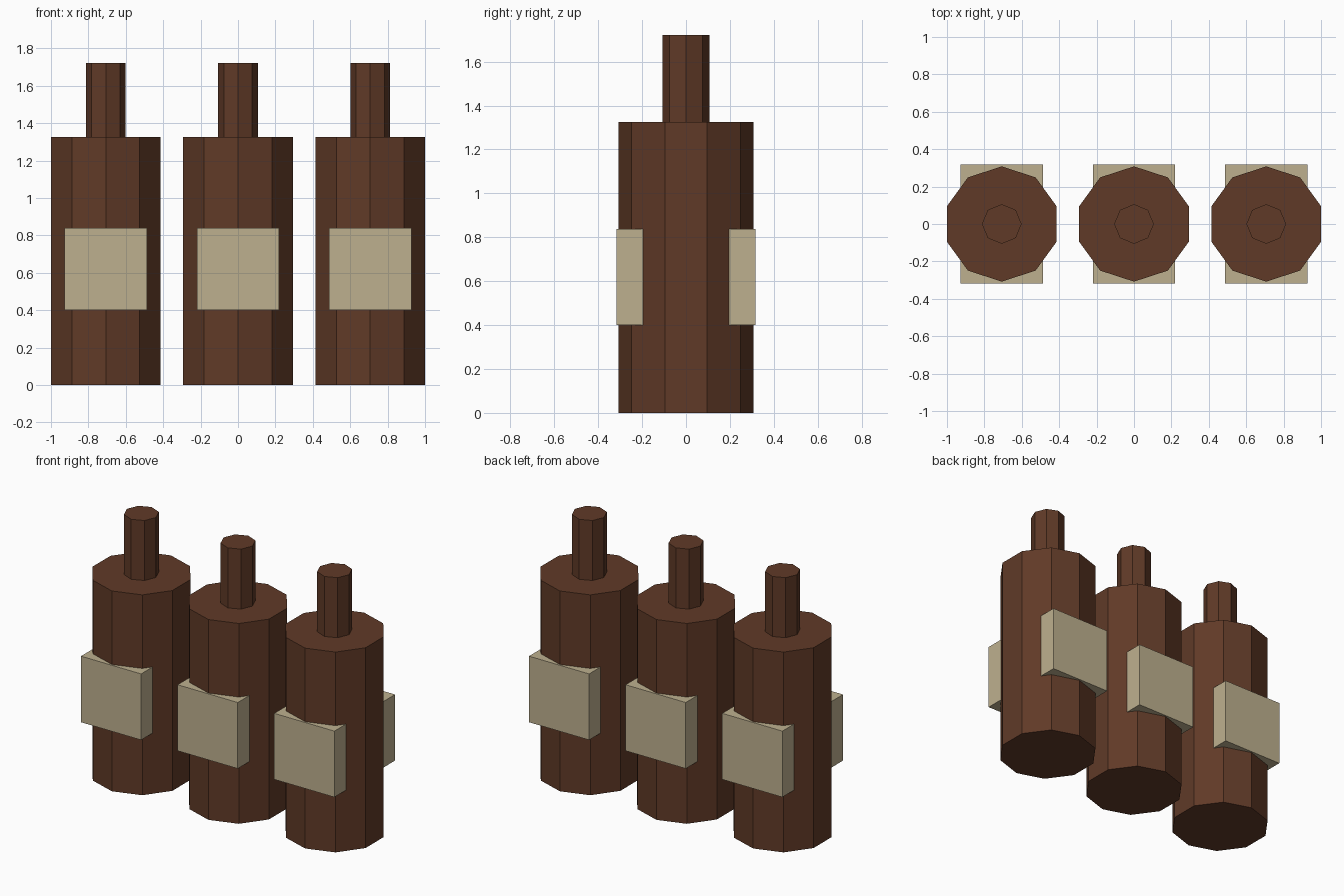
import bpy, math

if "Cube" in bpy.data.objects:
    bpy.data.objects.remove(bpy.data.objects["Cube"])


def material(name, rgb):
    m = bpy.data.materials.new(name)
    # sRGB bytes to linear
    lin = [((c / 255 + 0.055) / 1.055) ** 2.4 for c in rgb]
    m.diffuse_color = (*lin, 1)
    m.use_nodes = True
    m.node_tree.nodes["Principled BSDF"].inputs["Base Color"].default_value = m.diffuse_color
    return m


brown = material("brown_glass", (96, 58, 39))
tan = material("tan_label", (190, 176, 143))


def finish(name, mat):
    ob = bpy.context.object
    ob.name = name
    ob.data.materials.append(mat)
    return ob


def prism(name, sides, radius, z0, z1, x, mat):
    # upright prism with a corner pointing along y
    bpy.ops.mesh.primitive_cylinder_add(
        vertices=sides, radius=radius, depth=z1 - z0,
        location=(x, 0, (z0 + z1) / 2))
    return finish(name, mat)


def box(name, x, size, z, mat):
    bpy.ops.mesh.primitive_cube_add(size=1, location=(x, 0, z))
    bpy.context.object.scale = size
    bpy.ops.object.transform_apply(location=False, rotation=False, scale=True)
    return finish(name, mat)


# three bottles in a row
RADIUS = 0.308
SPACING = 1 - RADIUS * math.cos(math.radians(18))
for side, x in (("left", -SPACING), ("middle", 0), ("right", SPACING)):
    prism(f"bottle_body_{side}", 10, RADIUS, 0, 1.325, x, brown)
    prism(f"bottle_neck_{side}", 8, 0.106, 1.3, 1.722, x, brown)
    # label block running through the body, showing front and back
    box(f"label_{side}", x, (0.44, 0.634, 0.437), 0.62, tan)
